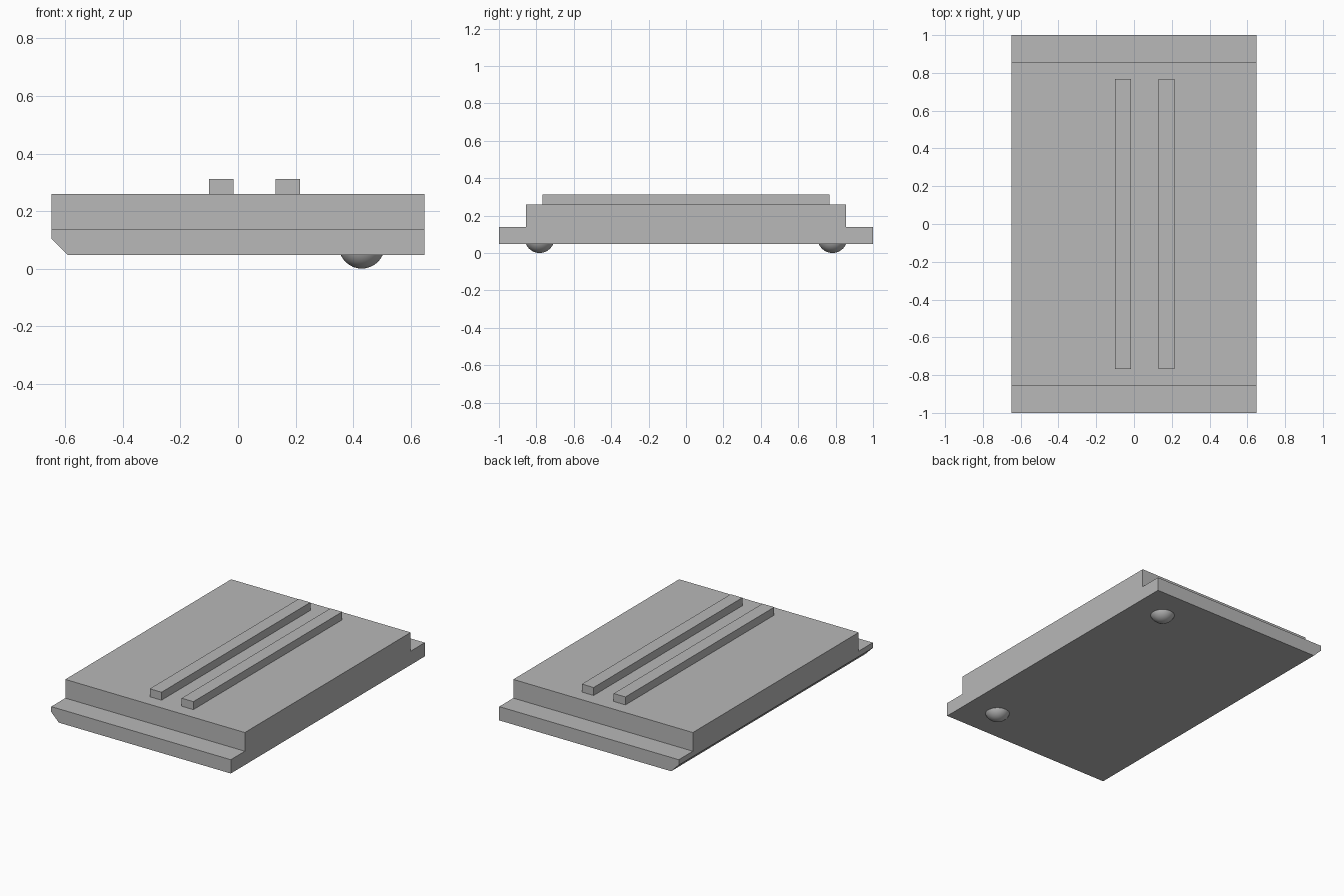
import bpy
import bmesh

cube = bpy.data.objects.get("Cube")
if cube:
    bpy.data.objects.remove(cube, do_unlink=True)

grey = bpy.data.materials.new("plain grey")
grey.use_nodes = True
colour = (0.48, 0.48, 0.48, 1)
grey.diffuse_color = colour
grey.node_tree.nodes["Principled BSDF"].inputs["Base Color"].default_value = colour


def add_object(name, bm):
    bmesh.ops.recalc_face_normals(bm, faces=bm.faces[:])
    mesh = bpy.data.meshes.new(name)
    bm.to_mesh(mesh)
    bm.free()
    mesh.materials.append(grey)
    obj = bpy.data.objects.new(name, mesh)
    bpy.context.collection.objects.link(obj)
    return obj


def extrude_profile(points, x0, x1):
    """Sweep a (y, z) outline from x0 to x1."""
    bm = bmesh.new()
    face = bm.faces.new([bm.verts.new((x0, y, z)) for y, z in points])
    swept = bmesh.ops.extrude_face_region(bm, geom=[face])["geom"]
    verts = [v for v in swept if isinstance(v, bmesh.types.BMVert)]
    bmesh.ops.translate(bm, verts=verts, vec=(x1 - x0, 0, 0))
    return bm


# Slab with a lower ledge at each end
BASE, LEDGE, TOP = 0.048, 0.138, 0.26
HALF_X, HALF_Y, STEP_Y = 0.648, 1.0, 0.855
half = [(HALF_Y, BASE), (HALF_Y, LEDGE), (STEP_Y, LEDGE), (STEP_Y, TOP)]
outline = half + [(-y, z) for y, z in reversed(half)]
body = extrude_profile(outline, -HALF_X, HALF_X)

# Chamfer along the lower right edge
edge = [e for e in body.edges
        if all(v.co.x < 0 and v.co.z < BASE + 0.01 for v in e.verts)]
bmesh.ops.bevel(body, geom=edge, offset=0.055, offset_type='OFFSET',
                segments=1, affect='EDGES')
add_object("stepped_body", body)

# Two raised rails on top
for name, x in (("right_rail", -0.1), ("left_rail", 0.13)):
    rail = [(-0.767, TOP), (0.767, TOP), (0.767, 0.312), (-0.767, 0.312)]
    add_object(name, extrude_profile(rail, x, x + 0.085))

# Round feet sunk into the underside
for name, side in (("front_foot", -1), ("back_foot", 1)):
    radius = 0.08
    bpy.ops.mesh.primitive_uv_sphere_add(
        segments=32, ring_count=16, radius=radius,
        location=(0.43, side * 0.783, radius))
    foot = bpy.context.object
    foot.name = name
    foot.data.materials.append(grey)
    bpy.ops.object.shade_smooth()
